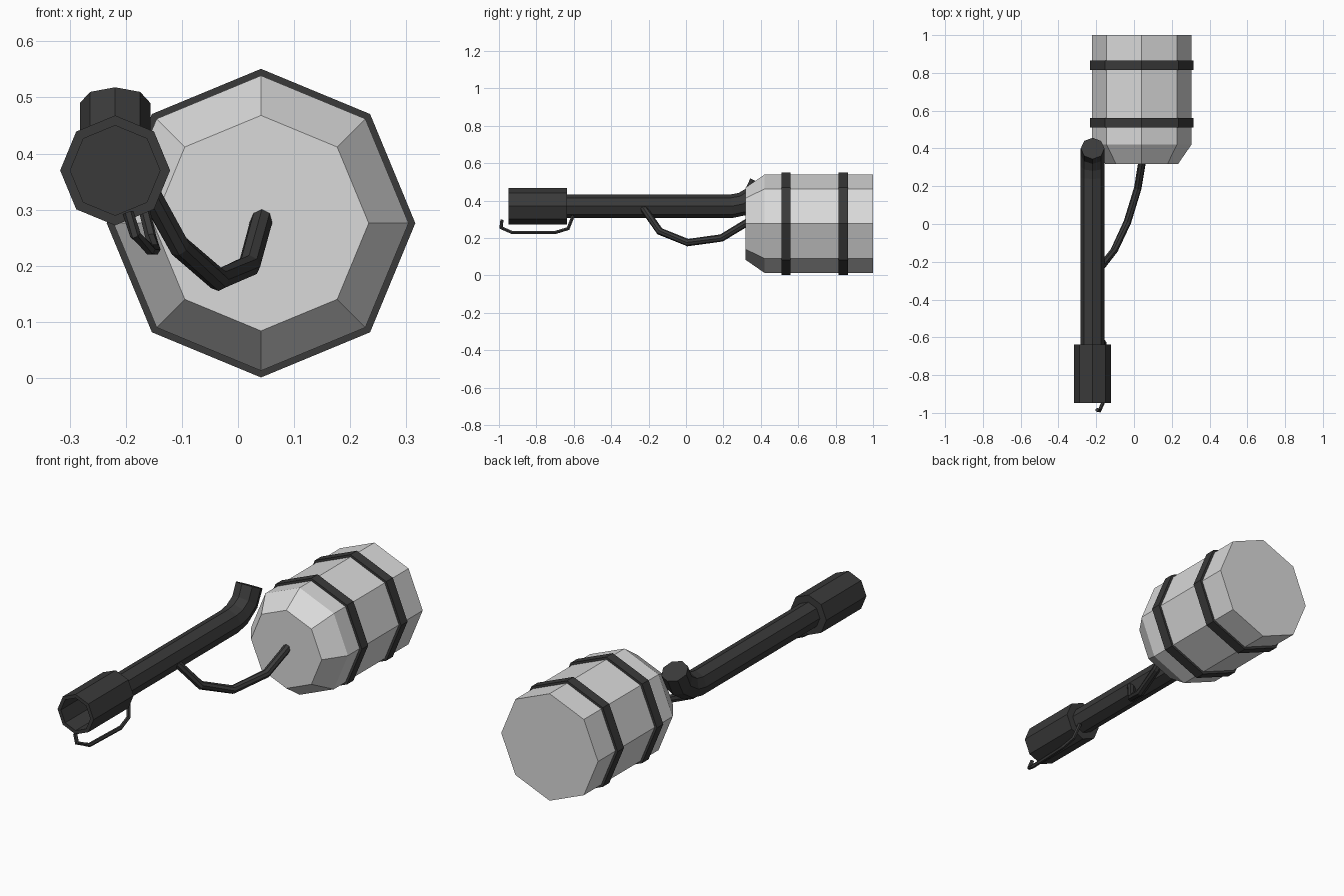
import bpy, bmesh, math
from mathutils import Vector

if "Cube" in bpy.data.objects:
    bpy.data.objects.remove(bpy.data.objects["Cube"])


def material(name, v):
    m = bpy.data.materials.new(name)
    m.diffuse_color = (v, v, v, 1)
    m.use_nodes = True
    m.node_tree.nodes["Principled BSDF"].inputs["Base Color"].default_value = m.diffuse_color
    return m


LIGHT = material("light_grey", 0.70)
DARK = material("dark_grey", 0.042)


def build(name, rings, mat, loop=False):
    """Skin a list of vertex rings; cap the ends, or join last ring to first."""
    bm = bmesh.new()
    rows = [[bm.verts.new(p) for p in ring] for ring in rings]
    n = len(rows[0])
    pairs = list(zip(rows, rows[1:]))
    if loop:
        pairs.append((rows[-1], rows[0]))
    else:
        bm.faces.new(rows[0])
        bm.faces.new(rows[-1])
    for a, b in pairs:
        for i in range(n):
            j = (i + 1) % n
            bm.faces.new((a[i], a[j], b[j], b[i]))
    bmesh.ops.recalc_face_normals(bm, faces=bm.faces)
    me = bpy.data.meshes.new(name)
    bm.to_mesh(me)
    bm.free()
    me.materials.append(mat)
    ob = bpy.data.objects.new(name, me)
    bpy.context.collection.objects.link(ob)
    return ob


def lathe(name, cx, cz, profile, mat, loop=False, n=8):
    """Revolve (y, radius) points around an axis parallel to y."""
    angles = [2 * math.pi * i / n for i in range(n)]
    rings = [[(cx + r * math.cos(a), y, cz + r * math.sin(a)) for a in angles]
             for y, r in profile]
    return build(name, rings, mat, loop)


def sweep(name, path, r, mat, n=8):
    """Run an n-sided tube along a path."""
    pts = [Vector(p) for p in path]
    rings = []
    for i, p in enumerate(pts):
        t = Vector()
        if i > 0:
            t += (p - pts[i - 1]).normalized()
        if i < len(pts) - 1:
            t += (pts[i + 1] - p).normalized()
        t.normalize()
        u = Vector((1, 0, 0))
        u = (u - t * t.dot(u)).normalized()
        v = t.cross(u)
        rings.append([p + r * (u * math.cos(2 * math.pi * k / n) +
                               v * math.sin(2 * math.pi * k / n)) for k in range(n)])
    return build(name, rings, mat)


# Tank with chamfered front, and two straps
TX, TZ = 0.041, 0.276
lathe("tank", TX, TZ, [(0.317, 0.192), (0.42, 0.263), (1.0, 0.263)], LIGHT)
for i, y in enumerate((0.535, 0.84)):
    lathe(f"tank_strap_{i + 1}", TX, TZ,
          [(y - 0.025, 0.255), (y - 0.025, 0.275), (y + 0.025, 0.275), (y + 0.025, 0.255)],
          DARK, loop=True)

# Nozzle cup, open at the front
GX, GZ = -0.219, 0.37
lathe("nozzle", GX, GZ,
      [(-0.66, 0.08), (-0.948, 0.08), (-0.948, 0.098), (-0.637, 0.098)], DARK)

# Long barrel with upturned rear end
sweep("barrel", [(GX, -0.65, GZ), (GX, 0.245, GZ), (GX, 0.305, 0.382),
                 (GX, 0.365, 0.42), (GX, 0.40, 0.49)], 0.063, DARK)

# Hose from barrel to tank
sweep("hose", [(-0.18, -0.235, 0.37), (-0.105, -0.14, 0.235), (-0.035, 0.01, 0.175),
               (0.02, 0.19, 0.20), (0.043, 0.33, 0.285)], 0.02, DARK)

# Thin wire under the nozzle
sweep("igniter_wire", [(-0.196, -0.984, 0.295), (-0.183, -0.989, 0.255),
                       (-0.157, -0.93, 0.229), (-0.148, -0.70, 0.229),
                       (-0.155, -0.63, 0.25), (-0.172, -0.603, 0.32)], 0.01, DARK, n=6)
